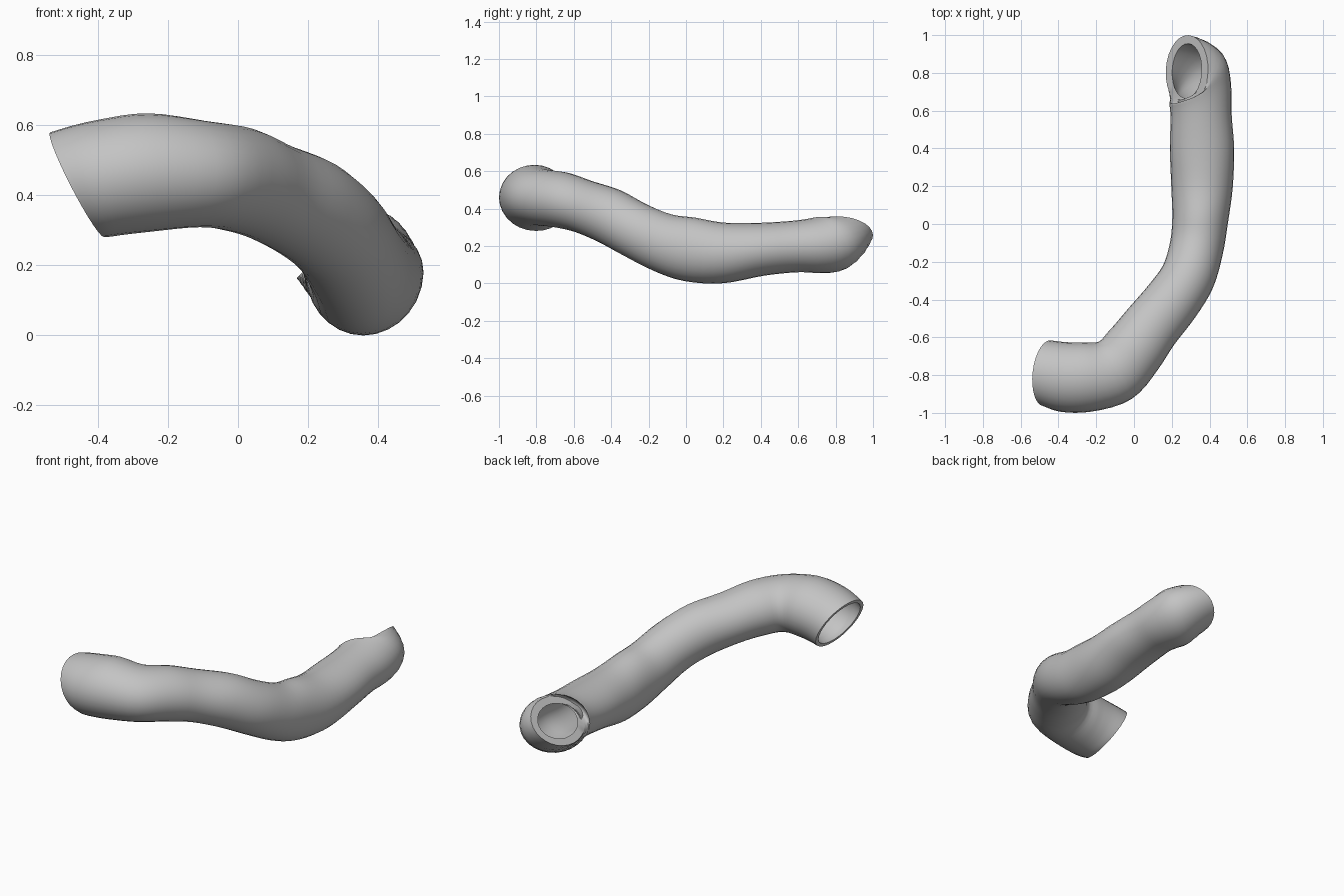
import bpy, math
from mathutils import Vector

if "Cube" in bpy.data.objects:
    bpy.data.objects.remove(bpy.data.objects["Cube"])

# Stations along the tube: centre x, y, z, half width, half height
stations = [
    (-.46, -.79, .43, .175, .168),
    (-.37, -.81, .45, .185, .168),
    (-.25, -.81, .465, .185, .169),
    (-.10, -.775, .46, .175, .152),
    (.00, -.665, .445, .165, .150),
    (.09, -.545, .410, .155, .143),
    (.20, -.41, .360, .150, .150),
    (.285, -.28, .290, .145, .150),
    (.33, -.13, .220, .143, .158),
    (.35, .02, .182, .148, .172),
    (.36, .20, .163, .163, .162),
    (.36, .40, .182, .170, .142),
    (.355, .58, .197, .162, .138),
    (.35, .69, .203, .172, .148),
    (.335, .765, .212, .190, .158),
    (.28, .81, .26, .190, .149),
]
# Planes that are not square to the path, near the two mouths
tilted = {0: (.87, -.1, .45), 1: (.97, -.1, .2), 13: (-.3, .9, .1),
          14: (-.62, .62, .42), 15: (-.66, .03, .75)}
SIDES, STEPS = 28, 4

P = [Vector(s[:3]) for s in stations]
R = [Vector((s[3], s[4])) for s in stations]
last = len(P) - 1
N = [Vector(tilted[i]).normalized() if i in tilted
     else (P[i + 1] - P[i - 1]).normalized() for i in range(last + 1)]


def smooth(seq, i, t):
    """Catmull-Rom blend between entries i and i + 1."""
    a, b = seq[max(i - 1, 0)], seq[i]
    c, d = seq[min(i + 1, last)], seq[min(i + 2, last)]
    return .5 * (2 * b + (c - a) * t + (2 * a - 5 * b + 4 * c - d) * t * t
                 + (3 * b - a - 3 * c + d) * t ** 3)


def ring(i, t, wall):
    centre, radii = smooth(P, i, t), smooth(R, i, t)
    n = smooth(N, i, t).normalized()
    side = n.cross(Vector((0, 0, 1))).normalized()
    up = side.cross(n)
    out = []
    for k in range(SIDES):
        a = 2 * math.pi * k / SIDES
        out.append(centre + side * math.cos(a) * (radii.x - wall)
                   + up * math.sin(a) * (radii.y - wall))
    return out


# Outer skin forward, inner bore backward, closed into one loop of rings
spots = [(i, s / STEPS) for i in range(last) for s in range(STEPS)] + [(last - 1, 1)]
rings = [ring(i, t, 0) for i, t in spots]
rings += [ring(i, t, .022 + .023 * min(1, i / 4)) for i, t in reversed(spots)]
verts = [v for r in rings for v in r]
faces = []
for j in range(len(rings)):
    a, b = j * SIDES, (j + 1) % len(rings) * SIDES
    for k in range(SIDES):
        m = (k + 1) % SIDES
        faces.append((a + m, a + k, b + k, b + m))

mesh = bpy.data.meshes.new("bent_hollow_tube")
mesh.from_pydata(verts, [], faces)
mesh.update()
tube = bpy.data.objects.new("bent_hollow_tube", mesh)
bpy.context.collection.objects.link(tube)

# Plain grey
grey = bpy.data.materials.new("light_grey")
grey.diffuse_color = (.55, .55, .55, 1)
grey.use_nodes = True
grey.node_tree.nodes["Principled BSDF"].inputs["Base Color"].default_value = grey.diffuse_color
mesh.materials.append(grey)

# Consistent outward normals and smooth skin with sharp rims
bpy.context.view_layer.objects.active = tube
tube.select_set(True)
bpy.ops.object.mode_set(mode='EDIT')
bpy.ops.mesh.select_all(action='SELECT')
bpy.ops.mesh.normals_make_consistent(inside=False)
bpy.ops.object.mode_set(mode='OBJECT')
bpy.ops.object.shade_smooth_by_angle(angle=math.radians(40))
